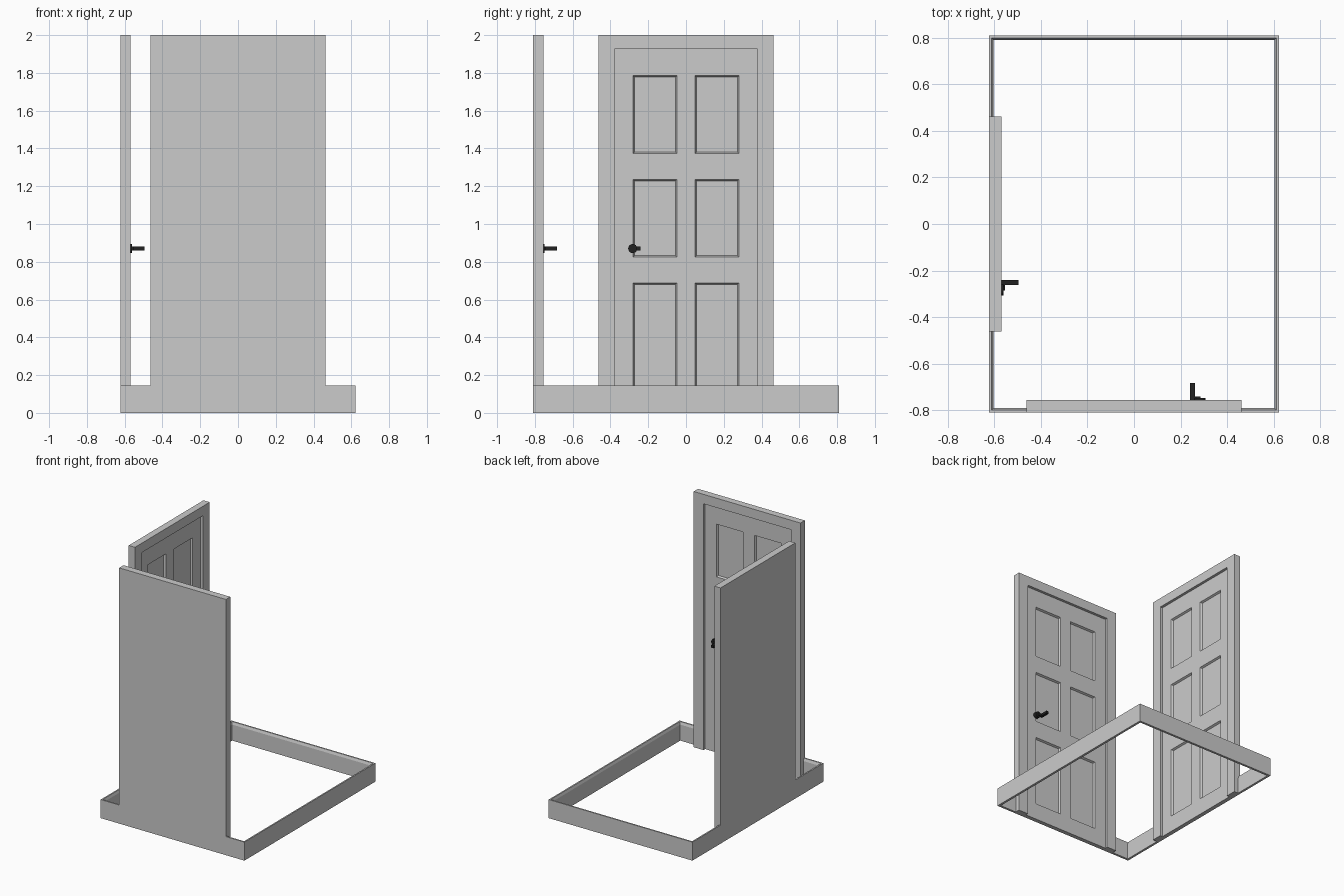
import bpy, bmesh
from math import pi
from mathutils import Vector, Matrix

if "Cube" in bpy.data.objects:
    bpy.data.objects.remove(bpy.data.objects["Cube"])

X, Y = 0.622, 0.809          # outer half sizes of the room
HALF, DEPTH = 0.462, 0.054   # door frame half width and depth
OPEN_W, OPEN_H = 0.378, 1.926
SLAB = 0.033                 # door leaf thickness, flush with the outside

black = bpy.data.materials.new("black_metal")
black.diffuse_color = (0.015, 0.015, 0.015, 1)
black.use_nodes = True
black.node_tree.nodes["Principled BSDF"].inputs["Base Color"].default_value = black.diffuse_color


def finish(bm, name, matrix=Matrix(), mat=None):
    bmesh.ops.recalc_face_normals(bm, faces=bm.faces[:])
    me = bpy.data.meshes.new(name)
    bm.to_mesh(me)
    bm.free()
    ob = bpy.data.objects.new(name, me)
    ob.matrix_world = matrix
    if mat:
        me.materials.append(mat)
    bpy.context.collection.objects.link(ob)
    return ob


# Skirting: moulded profile swept along the walls with mitred corners
def skirting(name, path):
    profile = [(0, 0), (0.018, 0), (0.018, 0.125), (0.011, 0.145), (0, 0.145)]
    bm = bmesh.new()
    rings = [[bm.verts.new((px + ix * d, py + iy * d, h)) for d, h in profile]
             for (px, py), (ix, iy) in path]
    n = len(profile)
    for a, b in zip(rings, rings[1:]):
        for i in range(n):
            j = (i + 1) % n
            bm.faces.new((a[i], a[j], b[j], b[i]))
    bm.faces.new(rings[0])
    bm.faces.new(rings[-1])
    finish(bm, name)


# Door parts are built in local space: x points into the room, y runs along the wall
def door_frame(name, matrix):
    outline = [(-HALF, 0), (-HALF, 2), (HALF, 2), (HALF, 0),
               (OPEN_W, 0), (OPEN_W, OPEN_H), (-OPEN_W, OPEN_H), (-OPEN_W, 0)]
    bm = bmesh.new()
    face = bm.faces.new([bm.verts.new((0, u, z)) for u, z in outline])
    ext = bmesh.ops.extrude_face_region(bm, geom=[face], use_keep_orig=True)
    moved = [g for g in ext["geom"] if isinstance(g, bmesh.types.BMVert)]
    bmesh.ops.translate(bm, verts=moved, vec=(DEPTH, 0, 0))
    finish(bm, name, matrix)


def door_leaf(name, matrix):
    us = [-OPEN_W, -0.28, -0.048, 0.048, 0.28, OPEN_W]
    zs = [0, 0.13, 0.688, 0.825, 1.236, 1.373, 1.785, OPEN_H]
    bm = bmesh.new()
    v = [[bm.verts.new((SLAB, u, z)) for z in zs] for u in us]
    panels = []
    for i in range(len(us) - 1):
        for j in range(len(zs) - 1):
            f = bm.faces.new((v[i][j], v[i + 1][j], v[i + 1][j + 1], v[i][j + 1]))
            if i % 2 and j % 2:
                panels.append(f)
    # sides and back
    rim = [e for e in bm.edges if e.is_boundary]
    ext = bmesh.ops.extrude_edge_only(bm, edges=rim)["geom"]
    bmesh.ops.translate(bm, verts=[g for g in ext if isinstance(g, bmesh.types.BMVert)],
                        vec=(-SLAB, 0, 0))
    bmesh.ops.holes_fill(bm, edges=[e for e in bm.edges if e.is_boundary], sides=0)
    # sunk panels with sloped edges
    bmesh.ops.recalc_face_normals(bm, faces=bm.faces[:])
    bmesh.ops.inset_individual(bm, faces=panels, thickness=0.01, depth=-0.015)
    finish(bm, name, matrix)


def door_handle(name, matrix):
    z = 0.87
    bm = bmesh.new()
    rose = (Matrix.Translation((SLAB + 0.014, -0.282, z)) @ Matrix.Rotation(pi / 2, 4, 'Y'))
    bmesh.ops.create_cone(bm, cap_ends=True, segments=24, radius1=0.024, radius2=0.024,
                          depth=0.028, matrix=rose)
    # neck along the door, then the lever standing out from it
    for lo, hi in (((0.05, -0.285), (0.068, -0.24)), ((0.05, -0.261), (0.127, -0.24))):
        c = Vector(((lo[0] + hi[0]) / 2, (lo[1] + hi[1]) / 2, z))
        s = Matrix.Diagonal((hi[0] - lo[0], hi[1] - lo[1], 0.02, 1))
        bmesh.ops.create_cube(bm, size=1, matrix=Matrix.Translation(c) @ s)
    ob = finish(bm, name, matrix, black)
    return ob


skirting("skirting_long", [((-X, HALF), (1, 0)), ((-X, Y), (1, -1)), ((X, Y), (-1, -1)),
                           ((X, -Y), (-1, 1)), ((HALF, -Y), (0, 1))])
skirting("skirting_corner", [((-HALF, -Y), (0, 1)), ((-X, -Y), (1, 1)), ((-X, -HALF), (1, 0))])

places = {"left": Matrix.Translation((-X, 0, 0)),
          "front": Matrix.Translation((0, -Y, 0)) @ Matrix.Rotation(pi / 2, 4, 'Z')}
for side, m in places.items():
    door_frame(side + "_door_frame", m)
    door_leaf(side + "_door_leaf", m)
    door_handle(side + "_door_handle", m)
